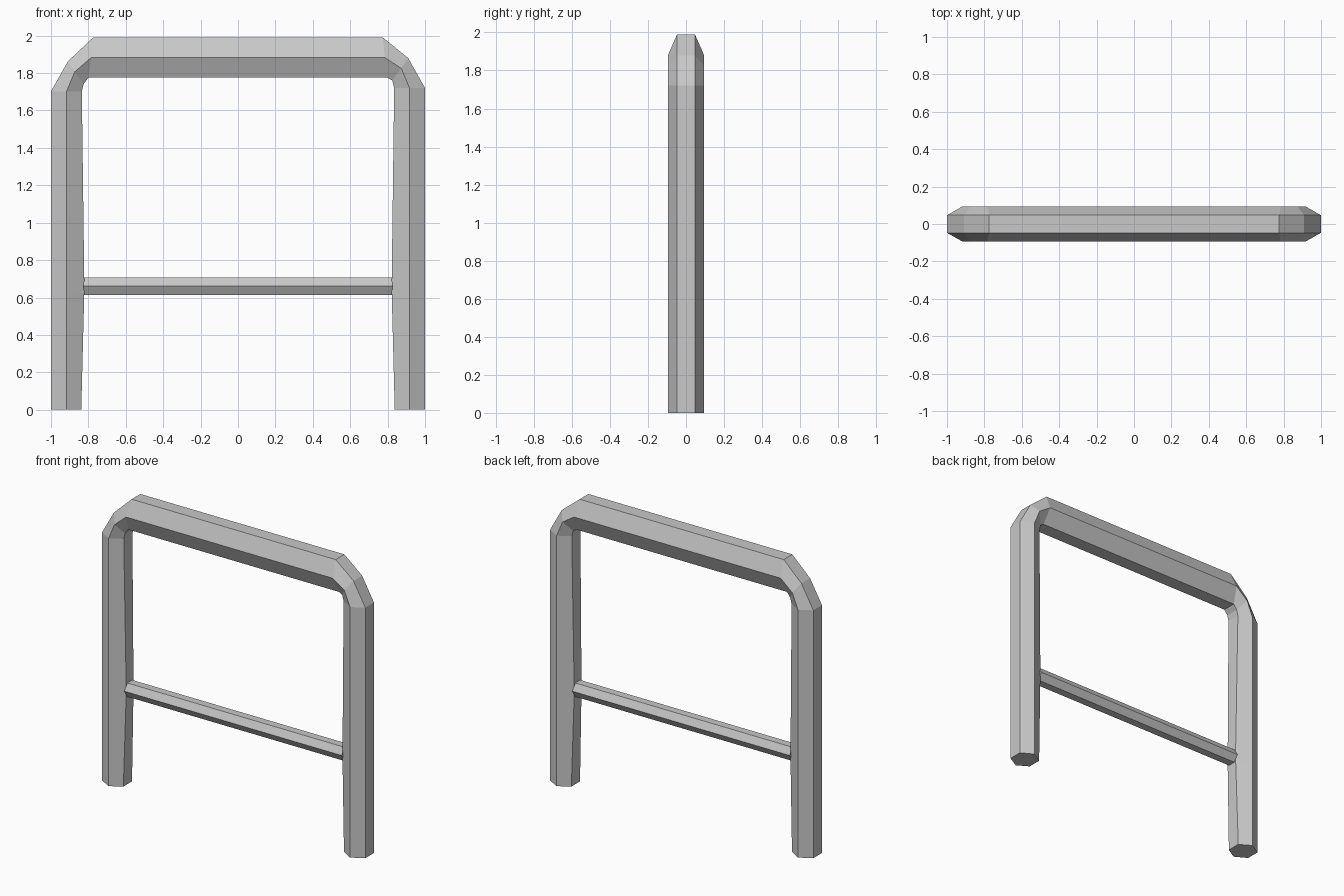
import bpy
import bmesh

cube = bpy.data.objects.get("Cube")
if cube:
    bpy.data.objects.remove(cube, do_unlink=True)

grey = bpy.data.materials.new("light_grey")
grey.use_nodes = True
colour = (0.58, 0.58, 0.58, 1)
grey.diffuse_color = colour
grey.node_tree.nodes["Principled BSDF"].inputs["Base Color"].default_value = colour


def loft(name, rings):
    """Skin a row of six-sided rings into a closed tube."""
    bm = bmesh.new()
    loops = [[bm.verts.new(p) for p in ring] for ring in rings]
    for a, b in zip(loops, loops[1:]):
        for i in range(6):
            j = (i + 1) % 6
            bm.faces.new((a[i], a[j], b[j], b[i]))
    bm.faces.new(loops[0])
    bm.faces.new(loops[-1])
    bmesh.ops.recalc_face_normals(bm, faces=bm.faces)
    mesh = bpy.data.meshes.new(name)
    bm.to_mesh(mesh)
    bm.free()
    mesh.materials.append(grey)
    obj = bpy.data.objects.new(name, mesh)
    bpy.context.collection.objects.link(obj)
    return obj


def frame_ring(side, outer, middle, inner, drop=0, flat=0.047):
    """Hexagon: narrow outer flat, wide middle, narrow inner flat."""
    def pt(p, y):
        return (side * p[0], y, p[1] - drop)
    return [pt(outer, -0.047), pt(outer, 0.047), pt(middle, 0.094),
            pt(inner, flat), pt(inner, -flat), pt(middle, -0.094)]


def half_frame(side, drop):
    """Leg and bent corner, from the foot to the top rail."""
    def leg(z, inner_x, lower=0, flat=0.047):
        return frame_ring(side, (1, z), (0.917, z), (inner_x, z), lower, flat)
    return [
        leg(0, 0.838),
        leg(0.62, 0.822, flat=0.04),
        leg(0.70, 0.822, flat=0.04),
        leg(1.72, 0.835, drop),
        frame_ring(side, (0.91, 1.88), (0.873, 1.825), (0.825, 1.76), drop),
        frame_ring(side, (0.775, 1.99), (0.785, 1.883), (0.80, 1.775)),
    ]


# Legs and top rail in one bent tube, the right corner sitting a little lower
loft("bent_frame", half_frame(-1, 0.018) + half_frame(1, 0)[::-1])

# Thin rail between the legs
section = [(-0.027, 0.708), (0.027, 0.708), (0.054, 0.661),
           (0.027, 0.614), (-0.027, 0.614), (-0.054, 0.661)]
loft("cross_rail", [[(x, y, z) for y, z in section] for x in (-0.825, 0.825)])
